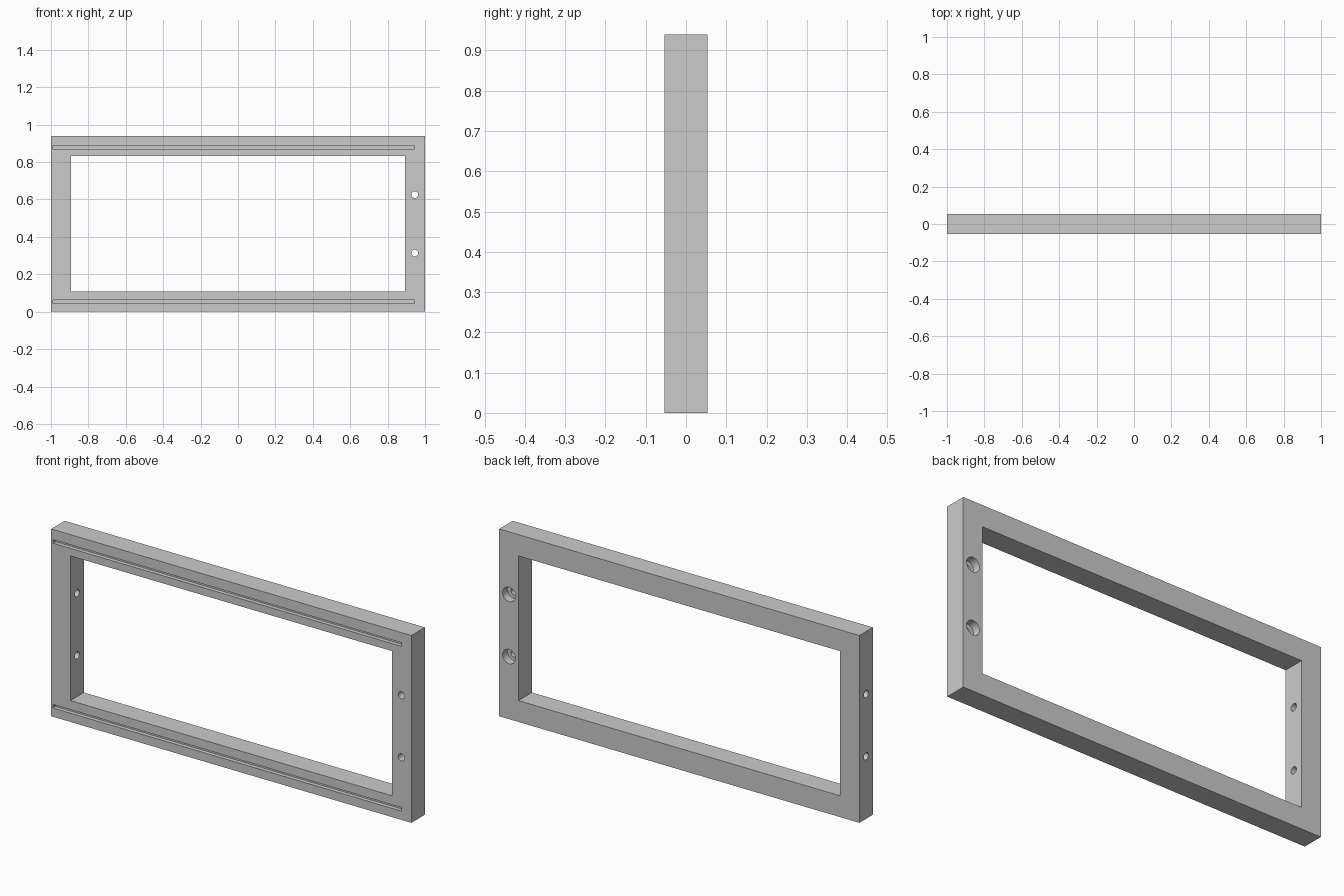
import bpy
from math import pi

if "Cube" in bpy.data.objects:
    bpy.data.objects.remove(bpy.data.objects["Cube"])

T = 0.107            # bar width and depth
H = 0.94             # frame height
HOLE_Z = (0.314, 0.626)
cutters = []


def box(name, x0, x1, y0, y1, z0, z1):
    bpy.ops.mesh.primitive_cube_add(
        size=1, location=((x0 + x1) / 2, (y0 + y1) / 2, (z0 + z1) / 2))
    ob = bpy.context.object
    ob.name = name
    ob.scale = (x1 - x0, y1 - y0, z1 - z0)
    bpy.ops.object.transform_apply(location=False, rotation=False, scale=True)
    return ob


def rod(name, r, length, loc, rot):
    bpy.ops.mesh.primitive_cylinder_add(
        vertices=32, radius=r, depth=length, location=loc, rotation=rot)
    ob = bpy.context.object
    ob.name = name
    return ob


# Rectangular frame body
frame = box("frame", -1, 1, -T / 2, T / 2, 0, H)

# Large window opening
cutters.append(box("window_cutter", -1 + T, 1 - T, -0.2, 0.2, T, H - T))

# Long shallow grooves on the front of the top and bottom bars
for z in (0.053, 0.88):
    cutters.append(box("groove_cutter", -0.99, 0.945,
                       -0.1, -T / 2 + 0.02, z - 0.009, z + 0.009))

for z in HOLE_Z:
    # Right bar: through hole with a wider counterbore from the back
    cutters.append(rod("bolt_hole_cutter", 0.018, 0.3, (0.945, 0, z), (pi / 2, 0, 0)))
    cutters.append(rod("counterbore_cutter", 0.036, 0.1,
                       (0.945, T / 2 - 0.04 + 0.05, z), (pi / 2, 0, 0)))
    # Left bar: through hole running sideways
    cutters.append(rod("side_hole_cutter", 0.018, 0.2, (-1 + T / 2, 0, z), (0, pi / 2, 0)))

# Cut everything out of the frame
bpy.context.view_layer.objects.active = frame
for c in cutters:
    c.hide_render = True
    mod = frame.modifiers.new(c.name, 'BOOLEAN')
    mod.operation = 'DIFFERENCE'
    mod.solver = 'EXACT'
    mod.object = c
    bpy.ops.object.modifier_apply(modifier=mod.name)
for c in cutters:
    bpy.data.objects.remove(c, do_unlink=True)

bpy.ops.object.select_all(action='DESELECT')
frame.select_set(True)
bpy.context.view_layer.objects.active = frame
bpy.ops.object.shade_smooth_by_angle(angle=pi / 6)
